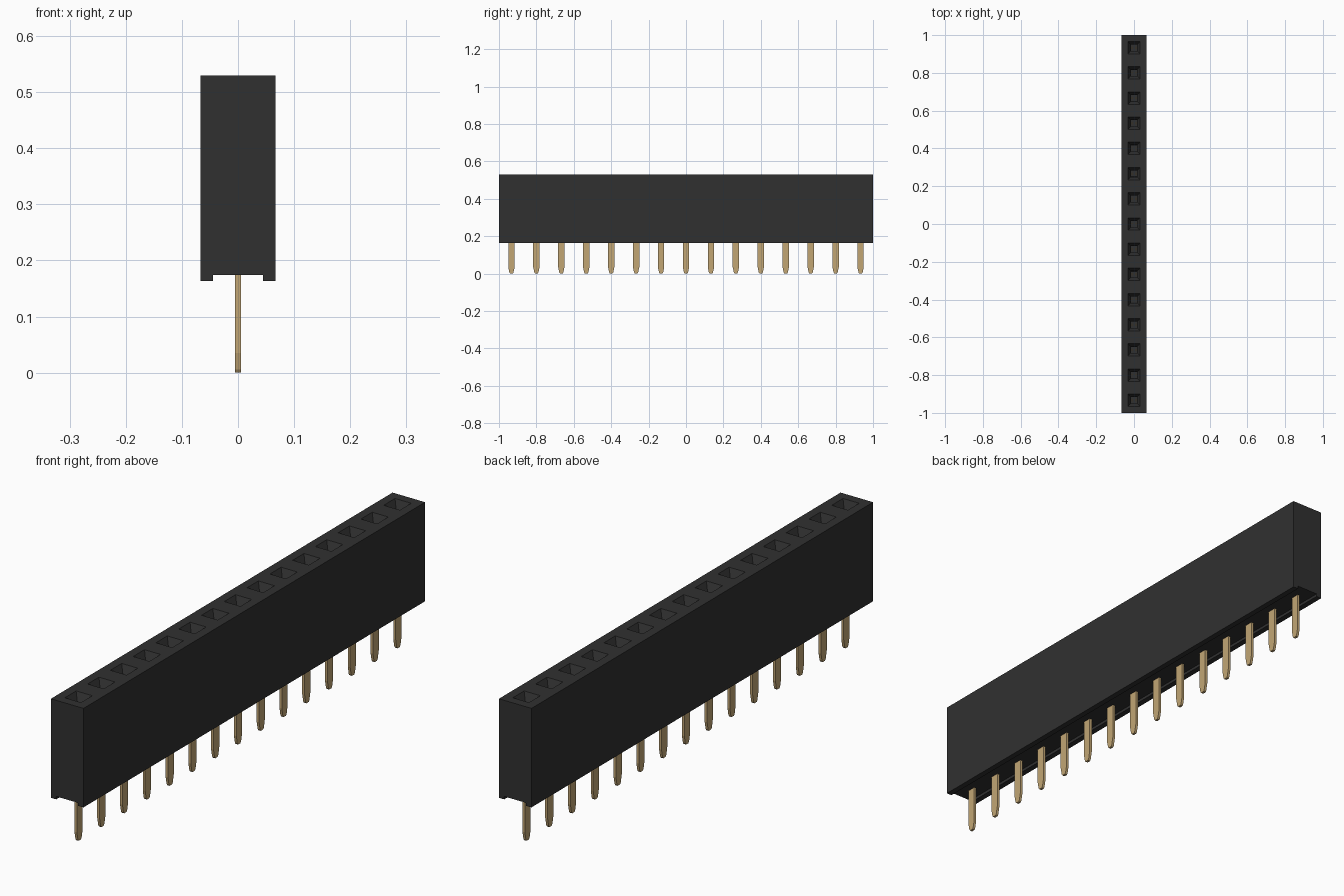
import bpy, bmesh

if "Cube" in bpy.data.objects:
    bpy.data.objects.remove(bpy.data.objects["Cube"])

COUNT = 15
PITCH = 2 / COUNT
HALF = PITCH / 2
TOP, BOTTOM, CHANNEL = 0.53, 0.163, 0.174


def material(name, rgb, rough):
    m = bpy.data.materials.new(name)
    m.use_nodes = True
    m.diffuse_color = (*rgb, 1)
    bsdf = m.node_tree.nodes["Principled BSDF"]
    bsdf.inputs["Base Color"].default_value = (*rgb, 1)
    bsdf.inputs["Roughness"].default_value = rough
    return m


black = material("black plastic", (0.03, 0.03, 0.03), 0.6)
gold = material("gold metal", (0.54, 0.38, 0.175), 0.4)


def finish(bm, name, mat):
    bmesh.ops.recalc_face_normals(bm, faces=bm.faces[:])
    me = bpy.data.meshes.new(name)
    bm.to_mesh(me)
    bm.free()
    me.materials.append(mat)
    ob = bpy.data.objects.new(name, me)
    bpy.context.collection.objects.link(ob)
    return ob


def prism(bm, outline, x0, x1):
    """Extrude a (y, z) outline along x."""
    a = [bm.verts.new((x0, y, z)) for y, z in outline]
    b = [bm.verts.new((x1, y, z)) for y, z in outline]
    bm.faces.new(a)
    bm.faces.new(b[::-1])
    for i in range(len(a)):
        j = (i + 1) % len(a)
        bm.faces.new((a[i], b[i], b[j], a[j]))


# Housing: channelled cross-section swept along y, one station per pitch
section = [(-HALF, TOP), (-HALF, BOTTOM), (-0.045, BOTTOM), (-0.045, CHANNEL),
           (0.045, CHANNEL), (0.045, BOTTOM), (HALF, BOTTOM), (HALF, TOP)]
bm = bmesh.new()
rings = [[bm.verts.new((x, -1 + i * PITCH, z)) for x, z in section]
         for i in range(COUNT + 1)]
for r, s in zip(rings, rings[1:]):
    for i in range(len(section)):
        j = (i + 1) % len(section)
        bm.faces.new((r[i], r[j], s[j], s[i]))
bm.faces.new(rings[0])
bm.faces.new(rings[-1][::-1])
bmesh.ops.recalc_face_normals(bm, faces=bm.faces[:])

# Sockets: square rim, tapered lead-in, then a straight shaft
tops = [f for f in bm.faces if f.normal.z > 0.9 and f.calc_center_median().z > 0.5]
for thickness, depth in ((HALF - 0.033, 0), (0.016, -0.03), (0.0005, -0.29)):
    bmesh.ops.inset_individual(bm, faces=tops, thickness=thickness, depth=depth,
                               use_even_offset=True)
finish(bm, "housing", black)

# Contacts: flat tapered pin below, two spring leaves inside each socket
pin = [(-0.017, 0.2), (-0.017, 0.035), (-0.011, 0.006), (-0.007, 0),
       (0.007, 0), (0.011, 0.006), (0.017, 0.035), (0.017, 0.2)]
leaf = [(-0.006, 0.2), (0.006, 0.2), (0.006, 0.42), (-0.006, 0.42)]
for n in range(COUNT):
    y = -1 + (n + 0.5) * PITCH
    for label, outline, spans in (("pin", pin, [(-0.005, 0.005)]),
                                  ("spring_leaves", leaf, [(-0.013, -0.009), (0.009, 0.013)])):
        bm = bmesh.new()
        for x0, x1 in spans:
            prism(bm, outline, x0, x1)
        finish(bm, f"{label}_{n + 1}", gold).location.y = y
